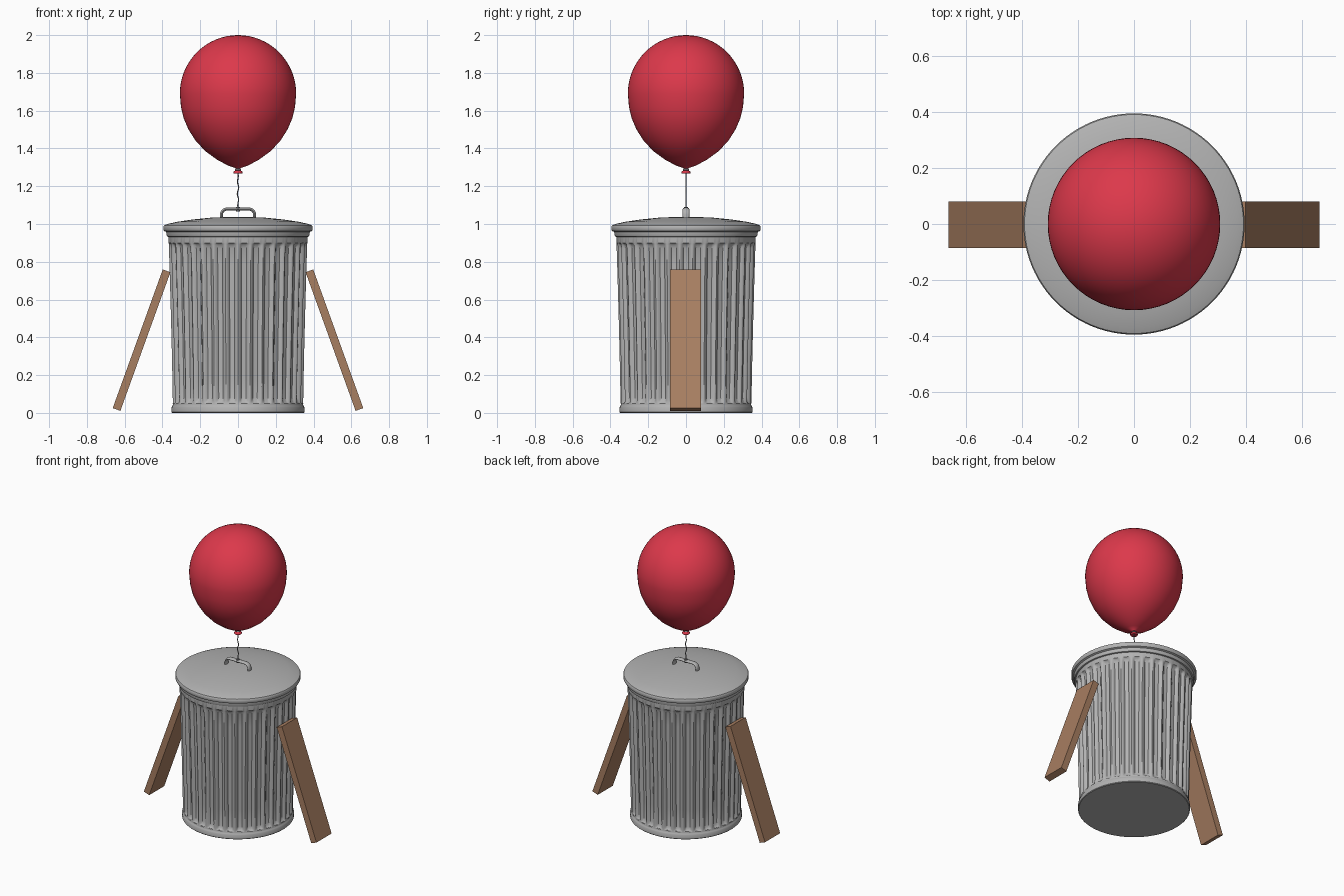
import bpy, bmesh
from math import sin, cos, pi, radians, atan2, hypot
from mathutils import Vector

if "Cube" in bpy.data.objects:
    bpy.data.objects.remove(bpy.data.objects["Cube"], do_unlink=True)


def material(name, color):
    m = bpy.data.materials.new(name)
    m.use_nodes = True
    m.diffuse_color = (*color, 1)
    bsdf = m.node_tree.nodes["Principled BSDF"]
    bsdf.inputs["Base Color"].default_value = (*color, 1)
    bsdf.inputs["Roughness"].default_value = 0.6
    return m


METAL = material("galvanised grey", (0.45, 0.45, 0.45))
RED = material("balloon red", (0.72, 0.04, 0.07))
WOOD = material("plank brown", (0.39, 0.21, 0.12))
STRING = material("string grey", (0.20, 0.20, 0.21))


def finish(name, bm, mat, angle=None):
    bmesh.ops.recalc_face_normals(bm, faces=bm.faces)
    mesh = bpy.data.meshes.new(name)
    bm.to_mesh(mesh)
    bm.free()
    mesh.materials.append(mat)
    ob = bpy.data.objects.new(name, mesh)
    bpy.context.collection.objects.link(ob)
    if angle:
        bpy.ops.object.select_all(action="DESELECT")
        ob.select_set(True)
        bpy.context.view_layer.objects.active = ob
        bpy.ops.object.shade_smooth_by_angle(angle=radians(angle))
    return ob


def lathe(name, profile, mat, segs=96, angle=35, flute=None):
    """Spin (radius, z) points; zero radius closes the end at a pole."""
    bm = bmesh.new()
    rings = []
    for r, z in profile:
        if r == 0:
            rings.append([bm.verts.new((0, 0, z))])
            continue
        ring = []
        for i in range(segs):
            a = 2 * pi * i / segs
            rr = r - (flute(a, z) if flute else 0)
            ring.append(bm.verts.new((rr * cos(a), rr * sin(a), z)))
        rings.append(ring)
    for lo, hi in zip(rings, rings[1:]):
        for i in range(segs):
            j = (i + 1) % segs
            quad = [lo[i % len(lo)], lo[j % len(lo)], hi[j % len(hi)], hi[i % len(hi)]]
            bm.faces.new(list(dict.fromkeys(quad)))
    return finish(name, bm, mat, angle)


def sweep(name, points, half_w, half_t, mat, sides=12):
    """Sweep an elliptical section along a path lying in the xz plane."""
    bm = bmesh.new()
    rings = []
    for i, p in enumerate(points):
        t = (points[min(i + 1, len(points) - 1)] - points[max(i - 1, 0)]).normalized()
        across = Vector((0, 1, 0))
        n = t.cross(across).normalized()
        rings.append([bm.verts.new(p + across * half_w * cos(2 * pi * k / sides)
                                   + n * half_t * sin(2 * pi * k / sides))
                      for k in range(sides)])
    for lo, hi in zip(rings, rings[1:]):
        for k in range(sides):
            m = (k + 1) % sides
            bm.faces.new((lo[k], lo[m], hi[m], hi[k]))
    bm.faces.new(rings[0])
    bm.faces.new(rings[-1])
    return finish(name, bm, mat, 50)


# Fluted can wall: rounded grooves that fade out at both ends
RIBS, LOW, HIGH = 34, 0.05, 0.90


def groove(a, z):
    if not LOW < z < HIGH:
        return 0
    fade = min(1, (z - LOW) / 0.03, (HIGH - z) / 0.03)
    wave = 0.5 + 0.5 * cos(RIBS * a)
    return 0.018 * fade ** 0.5 * min(1, wave * 1.5)


wall = [(0.346 + 0.022 * (z / 0.9) ** 1.3, z) for z in
        (0.05, 0.055, 0.065, 0.08, 0.2, 0.35, 0.5, 0.65, 0.78, 0.87, 0.885, 0.895, 0.90)]
lathe("can_body", wall + [(0.368, 0.94), (0, 0.94)], METAL, RIBS * 10, 40, groove)

# Rolled foot ring with closed floor
lathe("can_foot", [(0, 0), (0.348, 0), (0.352, 0.004), (0.352, 0.03), (0.348, 0.037),
                   (0.345, 0.042), (0.345, 0.052), (0.3, 0.052)], METAL)

# Domed lid with a stepped rim
lathe("can_lid", [(0, 0.932), (0.368, 0.932), (0.376, 0.935), (0.379, 0.942), (0.380, 0.958),
                  (0.391, 0.963), (0.395, 0.970), (0.395, 0.986), (0.391, 0.993),
                  (0.37, 1.001), (0.32, 1.012), (0.24, 1.024), (0.14, 1.034),
                  (0.06, 1.037), (0, 1.038)], METAL)

# Lid handle: flat strap bent into a low arch
arch = [Vector((-0.088, 0, 1.02))]
for cx, start in ((-0.058, pi), (0.058, pi / 2)):
    for k in range(7):
        a = start - k * pi / 12
        arch.append(Vector((cx + 0.03 * cos(a), 0, 1.049 + 0.03 * sin(a))))
arch.append(Vector((0.088, 0, 1.02)))
sweep("lid_handle", arch, 0.018, 0.008, METAL)

# Balloon: round crown tapering to a narrow neck
crown = [(0.308 * cos(t), 1.69 + 0.31 * sin(t)) for t in
         [pi / 2 * k / 16 for k in range(16)]]
taper = [(0.302, 1.62), (0.288, 1.56), (0.262, 1.50), (0.224, 1.44), (0.172, 1.385),
         (0.110, 1.340), (0.050, 1.308), (0.014, 1.296), (0.010, 1.285), (0, 1.284)]
lathe("balloon", [(0, 2.0)] + crown[::-1] + taper, RED, 64, 60)
lathe("balloon_lip", [(0, 1.284), (0.010, 1.284), (0.022, 1.279), (0.025, 1.272),
                      (0.022, 1.267), (0, 1.270)], RED, 32, 60)
lathe("balloon_knot", [(0, 1.282), (0.013, 1.282), (0.017, 1.287), (0.013, 1.293),
                       (0, 1.293)], STRING, 24, 60)

# String with a slight wave, tied to the handle
cord = [Vector((0.004 * sin(k * 0.8) * sin(pi * k / 24), 0, 1.275 - 0.2 * k / 24))
        for k in range(25)]
sweep("balloon_string", cord, 0.003, 0.003, STRING, 8)
lathe("string_tie", [(0, 1.067), (0.011, 1.067), (0.012, 1.08), (0.011, 1.09),
                     (0, 1.09)], STRING, 16, 60)

# Leaning planks, one on each side
top, foot = Vector((0.378, 0, 0.752)), Vector((0.643, 0, 0.018))
run = foot - top
for side, name in ((1, "left_plank"), (-1, "right_plank")):
    bm = bmesh.new()
    bmesh.ops.create_cube(bm, size=1)
    bmesh.ops.scale(bm, verts=bm.verts, vec=(0.043, 0.166, hypot(run.x, run.z)))
    plank = finish(name, bm, WOOD)
    mid = (top + foot) / 2
    plank.location = (side * mid.x, -0.003, mid.z)
    plank.rotation_euler.y = -side * atan2(run.x, -run.z)
